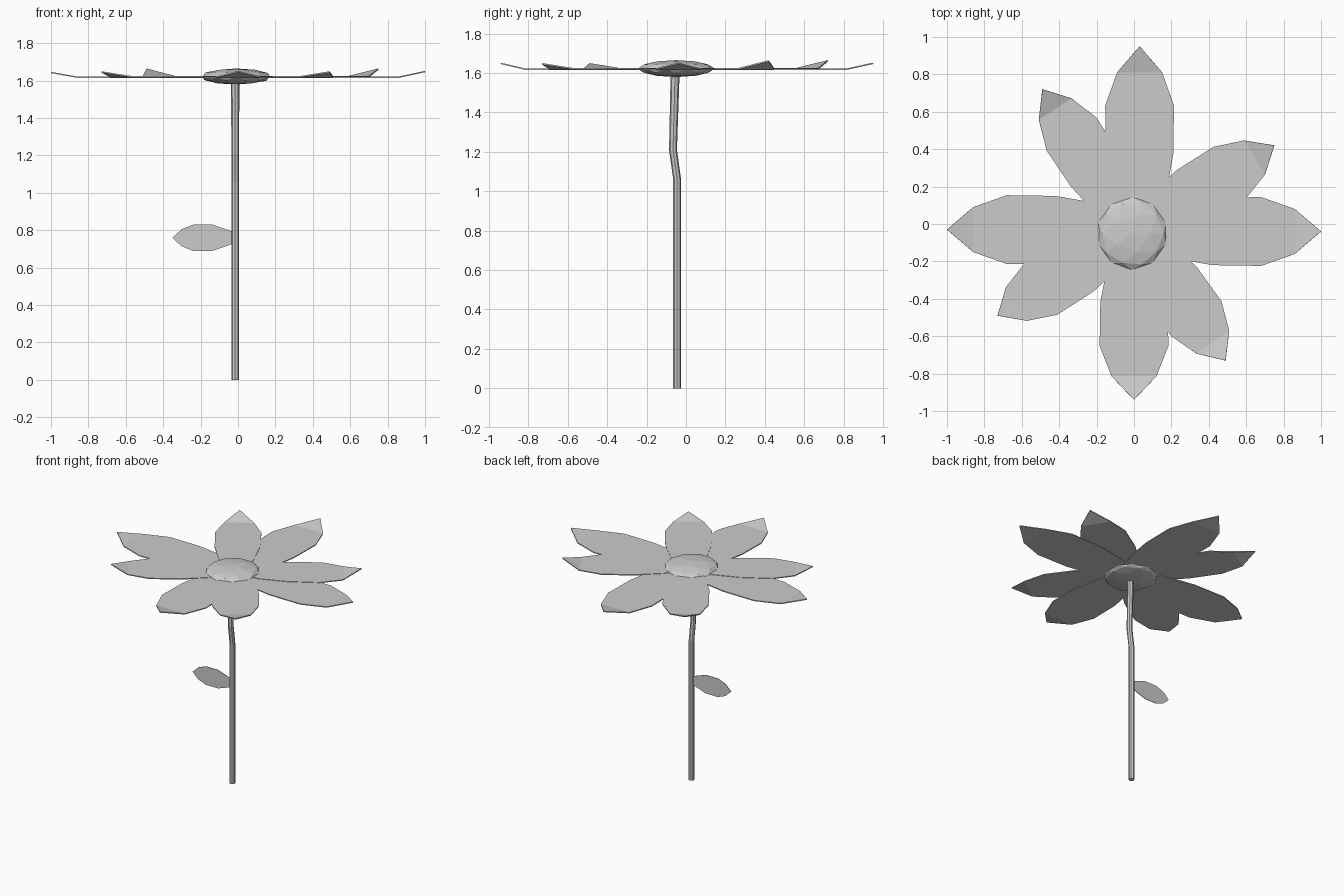
import bpy
from math import cos, sin, pi
from mathutils import Vector

if "Cube" in bpy.data.objects:
    bpy.data.objects.remove(bpy.data.objects["Cube"])


def add_mesh(name, verts, faces):
    me = bpy.data.meshes.new(name)
    me.from_pydata(verts, [], faces)
    me.update()
    ob = bpy.data.objects.new(name, me)
    bpy.context.collection.objects.link(ob)
    return ob


def blade(name, base, tip, up, profile, lift=0.0, thickness=0.0):
    """Pointed blade: profile is (fraction of length, half width) from base to tip."""
    base, tip = Vector(base), Vector(tip)
    axis = tip - base
    side = Vector(up).cross(axis).normalized()
    verts, faces = [], []
    for t, w in profile:
        p = base + axis * t
        verts += [p - side * w, p + side * w]
    for i in range(len(profile) - 1):
        a = 2 * i
        faces.append((a, a + 2, a + 3, a + 1))
    verts.append(tip + Vector(up) * lift)
    n = len(verts)
    faces.append((n - 3, n - 1, n - 2))
    ob = add_mesh(name, verts, faces)
    if thickness:
        mod = ob.modifiers.new("thickness", "SOLIDIFY")
        mod.thickness = thickness
        mod.offset = 0
    return ob


# Petals: base x, base y, tip x, tip y, tip lift, width scale
Z = 1.62
petal_profile = [(0.03, 0.06), (0.19, 0.14), (0.42, 0.18), (0.68, 0.184), (0.86, 0.12)]
petals = [
    (0.00, -0.04, 1.00, -0.04, 0.03, 1.0),
    (0.00, -0.03, -1.00, -0.03, 0.025, 1.0),
    (0.03, -0.04, 0.03, 0.95, 0.03, 1.0),
    (0.00, -0.04, 0.00, -0.94, 0.03, 1.0),
    (0.00, -0.04, 0.75, 0.42, 0.04, 0.89),
    (0.00, -0.03, -0.49, 0.72, 0.04, 0.87),
    (0.00, -0.04, -0.73, -0.49, 0.025, 0.89),
    (0.00, -0.03, 0.49, -0.73, 0.025, 0.89),
]
for i, (bx, by, tx, ty, lift, ws) in enumerate(petals):
    z = Z + (0.0015 if i >= 4 else -0.0015)
    blade(f"petal_{i + 1}", (bx, by, z), (tx, ty, z), (0, 0, 1),
          [(t, w * ws) for t, w in petal_profile], lift, 0.007)

# Faceted flower centre
bpy.ops.mesh.primitive_ico_sphere_add(subdivisions=2, radius=1, location=(-0.01, -0.05, 1.622))
centre = bpy.context.object
centre.name = "flower_centre"
centre.scale = (0.19, 0.195, 0.043)

# Bent stem swept as eight-sided rings: y, z, radius
path = [(-0.045, 0.0, 0.02), (-0.045, 1.06, 0.02), (-0.066, 1.21, 0.02), (-0.055, 1.61, 0.023)]
N = 8
verts = [(-0.015 + r * cos(2 * pi * k / N), y + r * sin(2 * pi * k / N), z)
         for y, z, r in path for k in range(N)]
faces = [(j * N + k, j * N + (k + 1) % N, (j + 1) * N + (k + 1) % N, (j + 1) * N + k)
         for j in range(len(path) - 1) for k in range(N)]
faces += [tuple(reversed(range(N))), tuple(range(len(verts) - N, len(verts)))]
add_mesh("stem", verts, faces)

# Upright leaf on the left of the stem
blade("leaf", (-0.015, -0.045, 0.76), (-0.35, -0.045, 0.76), (0, -1, 0),
      [(0.0, 0.025), (0.06, 0.035), (0.36, 0.07), (0.67, 0.07), (0.86, 0.045)], 0.0, 0.004)
